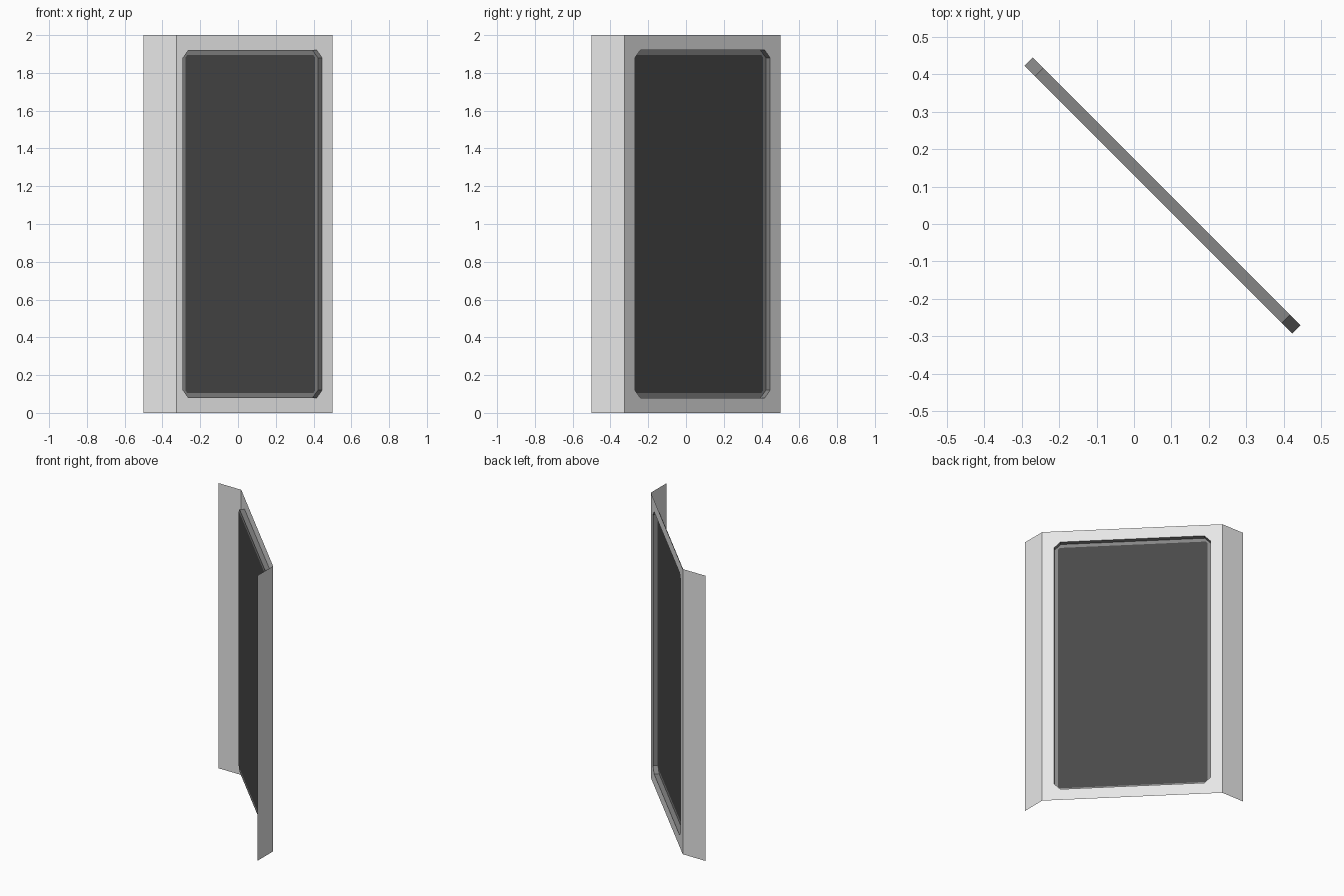
import bpy, bmesh
from math import sqrt

cube = bpy.data.objects.get("Cube")
if cube:
    bpy.data.objects.remove(cube, do_unlink=True)


def material(name, value):
    m = bpy.data.materials.new(name)
    m.use_nodes = True
    color = (value, value, value, 1)
    m.diffuse_color = color
    m.node_tree.nodes["Principled BSDF"].inputs["Base Color"].default_value = color
    return m


white = material("white panel", 0.8)
grey = material("grey frame", 0.235)
dark = material("dark glass", 0.066)

R = 1 / sqrt(2)
CENTRE = 0.0875      # middle of the diagonal panel in x and y
HALF = 0.825 * R     # half length of the diagonal panel
DEPTH = 0.032        # recess depth


def place(s, z, d=0):
    """Point on the diagonal plane: s along it, d inward."""
    return (CENTRE + (s - d) * R, CENTRE - (s + d) * R, z)


def octagon(w, h, c):
    """Chamfered rectangle, two points per corner, counter-clockwise."""
    return [(-w + c, 1 - h), (w - c, 1 - h), (w, 1 - h + c), (w, 1 + h - c),
            (w - c, 1 + h), (-w + c, 1 + h), (-w, 1 + h - c), (-w, 1 - h + c)]


def build(name, mat, make):
    bm = bmesh.new()
    make(bm)
    bmesh.ops.remove_doubles(bm, verts=bm.verts, dist=0.0005)
    bmesh.ops.recalc_face_normals(bm, faces=bm.faces)
    me = bpy.data.meshes.new(name)
    bm.to_mesh(me)
    bm.free()
    me.materials.append(mat)
    ob = bpy.data.objects.new(name, me)
    bpy.context.collection.objects.link(ob)
    return ob


def face(bm, points):
    bm.faces.new([bm.verts.new(p) for p in points])


def ring(bm, a, b):
    for i in range(len(a)):
        j = (i + 1) % len(a)
        face(bm, (a[i], a[j], b[j], b[i]))


opening = octagon(0.506, 0.92, 0.04)
pane = octagon(0.484, 0.895, 0.012)
rim = [place(s, z) for s, z in opening]
floor = [place(s, z, DEPTH) for s, z in opening]
inner = [place(s, z, DEPTH) for s, z in pane]


# Diagonal sheet with a chamfered opening
def make_panel(bm):
    corners = [place(s, z) for s, z in ((-HALF, 0), (HALF, 0), (HALF, 2), (-HALF, 2))]
    for i in range(4):
        j = (i + 1) % 4
        a, b, c = rim[2 * i], rim[2 * i + 1], rim[(2 * i + 2) % 8]
        face(bm, (corners[i], corners[j], b, a))
        face(bm, (corners[j], c, b))


# Two folded side strips
def make_wings(bm):
    for a, b in (((-0.5, 0.5), (-0.325, 0.5)), ((0.5, -0.325), (0.5, -0.5))):
        face(bm, ((*a, 0), (*b, 0), (*b, 2), (*a, 2)))


# Recess walls and the lip around the glass
def make_frame(bm):
    ring(bm, rim, floor)
    ring(bm, floor, inner)


build("diagonal_panel", white, make_panel)
build("side_strips", white, make_wings)
build("recessed_frame", grey, make_frame)
build("glass_pane", dark, lambda bm: face(bm, inner))
